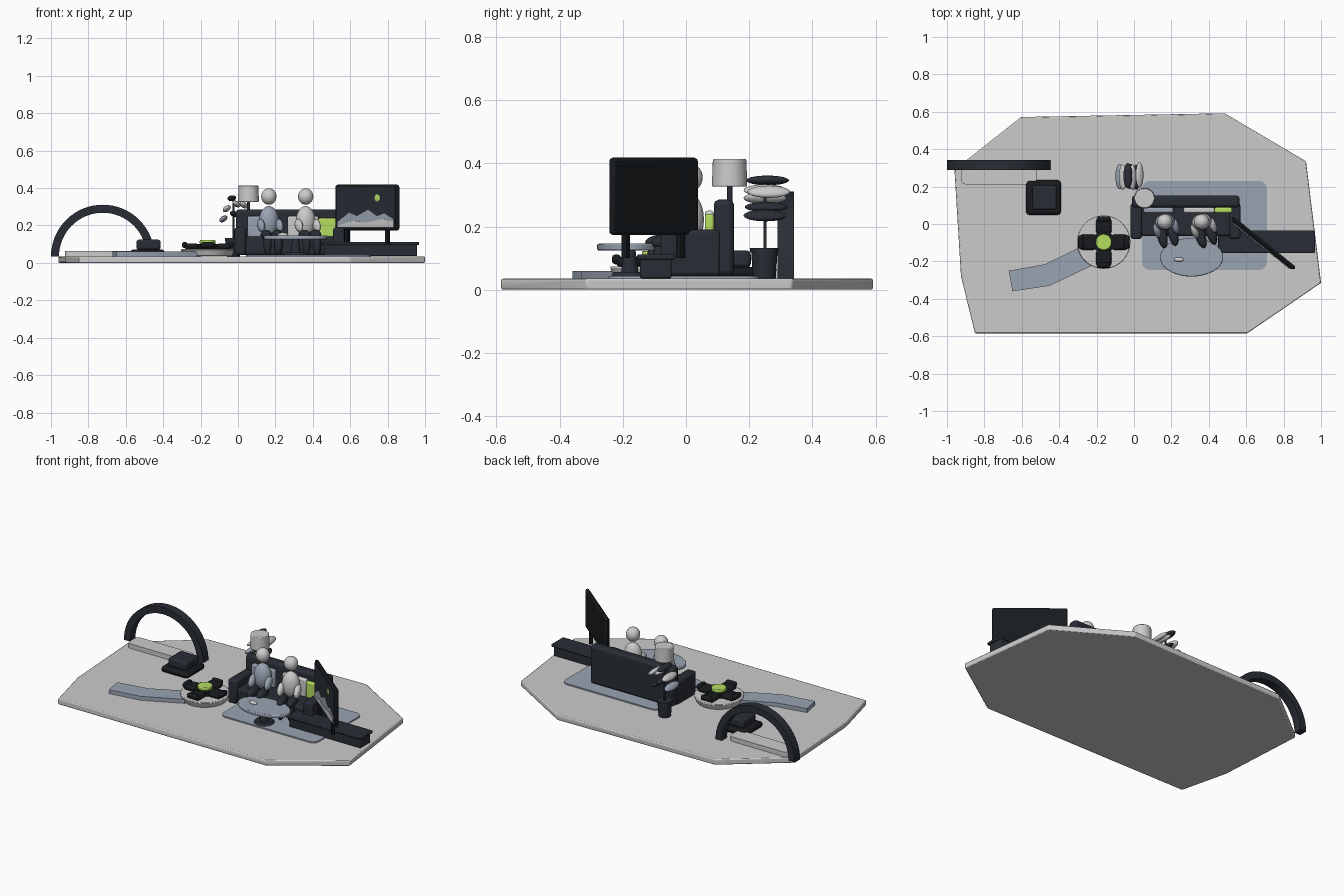
import bpy, bmesh
from math import sin, cos, pi, radians
from mathutils import Vector, Matrix

if "Cube" in bpy.data.objects:
    bpy.data.objects.remove(bpy.data.objects["Cube"])


def material(name, rgb):
    m = bpy.data.materials.new(name)
    m.diffuse_color = (*rgb, 1)
    m.use_nodes = True
    m.node_tree.nodes["Principled BSDF"].inputs["Base Color"].default_value = m.diffuse_color
    return m


DARK = material("charcoal", (0.022, 0.027, 0.036))
BLACK = material("black", (0.009, 0.011, 0.013))
BLUE = material("blue_grey", (0.32, 0.37, 0.45))
WHITE = material("white", (0.78, 0.78, 0.77))
PALE = material("pale_floor", (0.62, 0.61, 0.63))
GREEN = material("lime", (0.46, 0.72, 0.12))


def finish(name, bm, mat, bevel=0, segs=2):
    bmesh.ops.recalc_face_normals(bm, faces=bm.faces)
    me = bpy.data.meshes.new(name)
    bm.to_mesh(me)
    bm.free()
    me.materials.append(mat)
    ob = bpy.data.objects.new(name, me)
    bpy.context.collection.objects.link(ob)
    if bevel:
        b = ob.modifiers.new("bevel", "BEVEL")
        b.width, b.segments, b.limit_method = bevel, segs, "ANGLE"
    bpy.context.view_layer.objects.active = ob
    bpy.ops.object.select_all(action="DESELECT")
    ob.select_set(True)
    bpy.ops.object.shade_smooth_by_angle(angle=radians(35))
    return ob


def box(name, lo, hi, mat, bevel=0.008, frame=Matrix()):
    """Bevelled box between two corners, placed in an optional frame."""
    lo, hi = Vector(lo), Vector(hi)
    bm = bmesh.new()
    bmesh.ops.create_cube(bm, size=1)
    m = frame @ Matrix.Translation((lo + hi) / 2) @ Matrix.Diagonal((*(hi - lo), 1))
    bmesh.ops.transform(bm, matrix=m, verts=bm.verts)
    return finish(name, bm, mat, bevel)


def ball(name, c, r, mat, rot=(0, 0, 0), frame=Matrix()):
    """Ellipsoid with Euler tilt in degrees."""
    bm = bmesh.new()
    bmesh.ops.create_uvsphere(bm, u_segments=24, v_segments=14, radius=1)
    m = frame @ Matrix.Translation(c)
    for axis, a in zip("XYZ", rot):
        m = m @ Matrix.Rotation(radians(a), 4, axis)
    bmesh.ops.transform(bm, matrix=m @ Matrix.Diagonal((*r, 1)), verts=bm.verts)
    return finish(name, bm, mat)


def drum(name, c, z0, z1, r0, r1, mat, sy=1, bevel=0):
    """Upright cylinder or cone from z0 to z1."""
    bm = bmesh.new()
    bmesh.ops.create_cone(bm, cap_ends=True, segments=48, radius1=r0, radius2=r1, depth=z1 - z0)
    m = Matrix.Translation((*c, (z0 + z1) / 2)) @ Matrix.Diagonal((1, sy, 1, 1))
    bmesh.ops.transform(bm, matrix=m, verts=bm.verts)
    return finish(name, bm, mat, bevel)


def slab(name, pts, direction, mat, bevel=0, frame=Matrix()):
    """Flat outline of 3D points pushed along a direction."""
    bm = bmesh.new()
    f = bm.faces.new([bm.verts.new(p) for p in pts])
    ex = bmesh.ops.extrude_face_region(bm, geom=[f])
    bmesh.ops.translate(bm, vec=direction, verts=[v for v in ex["geom"] if isinstance(v, bmesh.types.BMVert)])
    bmesh.ops.transform(bm, matrix=frame, verts=bm.verts)
    return finish(name, bm, mat, bevel)


def rounded(name, x0, y0, x1, y1, r, z0, z1, mat):
    pts = []
    for i, (cx, cy) in enumerate([(x1 - r, y1 - r), (x0 + r, y1 - r), (x0 + r, y0 + r), (x1 - r, y0 + r)]):
        for k in range(7):
            a = (i + k / 6) * pi / 2
            pts.append((cx + r * cos(a), cy + r * sin(a), z0))
    return slab(name, pts, (0, 0, z1 - z0), mat)


# Floor plate, path and rug
plate = [(-.85, -.585), (.605, -.585), (1, -.315), (.92, .335), (.485, .592), (-.605, .572), (-.96, .29), (-.925, -.28)]
slab("floor_plate", [(x, y, 0) for x, y in plate], (0, 0, .035), PALE, .006)
path = [(-.67, -.25), (-.65, -.36), (-.45, -.33), (-.22, -.22), (-.2, -.08), (-.475, -.215)]
slab("path", [(x, y, .034) for x, y in path], (0, 0, .026), BLUE)
rounded("rug", .043, -.245, .71, .23, .04, .034, .043, BLUE)

# Entrance arch, threshold and kiosk
arc = [(r * cos(a), r * sin(a)) for r, s in ((.277, 1), (.234, -1))
       for a in [pi * k / 32 for k in range(33)][::s]]
slab("arch", [(-.723 + x, .289, .034 + z) for x, z in arc], (0, .053, 0), DARK)
rounded("threshold", -.925, .212, -.52, .315, .025, .034, .064, WHITE)
box("kiosk_base", (-.578, .048, .034), (-.39, .235, .072), BLACK, .02)
box("kiosk_top", (-.543, .075, .07), (-.414, .205, .124), DARK, .012)

# Round seating island with four pads
isle = (-.162, -.097)
drum("island_disc", isle, .036, .074, .13, .145, WHITE, bevel=.006)
for i in range(4):
    fr = Matrix.Translation((*isle, 0)) @ Matrix.Rotation(i * pi / 2, 4, "Z")
    box(f"island_pad_{i}", (.045, -.042, .072), (.125, .042, .103), BLACK, .014, fr)
    box(f"island_backrest_{i}", (.108, -.036, .08), (.138, .036, .112), BLACK, .012, fr)
drum("island_core", isle, .07, .1, .06, .06, BLACK)
drum("island_top", isle, .1, .122, .043, .043, GREEN, bevel=.005)

# Sofa
box("sofa_seat", (.03, -.065, .043), (.53, .1, .14), DARK, .012)
box("sofa_back", (-.012, .088, .043), (.565, .152, .285), DARK, .016)
for side, x in (("left", -.018), ("right", .509)):
    box(f"sofa_arm_{side}", (x, -.08, .043), (x + .06, .11, .19), DARK, .012)
for name, x0, x1, top, mat in (("grey", .05, .21, .25, BLUE), ("white", .265, .43, .25, WHITE), ("green", .43, .525, .24, GREEN)):
    box(f"cushion_{name}", (x0, .06, .138), (x1, .088, top), mat, .008)

# Two seated figures
for name, x, yaw, mat in (("left", .165, 12, BLUE), ("right", .362, 18, WHITE)):
    fr = Matrix.Translation((x, .012, 0)) @ Matrix.Rotation(radians(yaw), 4, "Z")
    ball(f"figure_{name}_torso", (0, 0, .222), (.054, .044, .082), mat, frame=fr)
    ball(f"figure_{name}_head", (0, 0, .355), (.041, .041, .044), WHITE, frame=fr)
    for s in (-1, 1):
        side = "a" if s < 0 else "b"
        ball(f"figure_{name}_arm_{side}", (s * .05, -.035, .2), (.02, .045, .03), mat, (35, 0, 0), fr)
        ball(f"figure_{name}_thigh_{side}", (s * .03, -.07, .15), (.027, .068, .026), DARK, frame=fr)
        ball(f"figure_{name}_shin_{side}", (s * .03, -.105, .1), (.022, .026, .06), DARK, frame=fr)

# Oval table with a small dish
drum("table_top", (.308, -.178), .124, .146, .169, .169, BLUE, .61, .005)
drum("table_stem", (.308, -.178), .05, .126, .028, .018, DARK)
drum("table_foot", (.308, -.178), .042, .056, .06, .05, DARK)
ball("dish", (.24, -.19, .15), (.027, .012, .012), WHITE)

# Media bench
box("bench_body", (.46, -.146, .036), (.958, -.046, .1), DARK, .006)
box("bench_lid", (.45, -.155, .095), (.968, -.035, .112), DARK, .005)

# Angled screen with a landscape picture
fr = Matrix.Translation((.69, -.105, 0)) @ Matrix.Rotation(radians(-39), 4, "Z")
box("screen_case", (-.216, -.008, .173), (.216, .014, .418), BLACK, .014, fr)
box("screen_panel", (-.203, -.012, .19), (.203, -.006, .403), DARK, 0, fr)
hills = [(-.19, .195), (.195, .195), (.195, .235), (.13, .265), (.08, .25), (.02, .285), (-.06, .25), (-.11, .27), (-.19, .22)]
slab("screen_hills", [(x, -.0145, z) for x, z in hills], (0, .004, 0), BLUE, 0, fr)
snow = [(-.19, .193), (.195, .193), (.195, .225), (.12, .235), (0, .215), (-.08, .225), (-.19, .2)]
slab("screen_foreground", [(x, -.017, z) for x, z in snow], (0, .006, 0), WHITE, 0, fr)
ball("screen_sun", (.08, -.012, .347), (.02, .005, .02), GREEN, frame=fr)
for i, x in enumerate((-.138, .138)):
    box(f"screen_leg_{i}", (x - .011, -.008, .1), (x + .011, .012, .18), BLACK, .003, fr)

# Floor lamp behind the sofa
drum("lamp_pole", (.056, .138), .04, .34, .009, .009, DARK)
drum("lamp_shade", (.056, .138), .326, .414, .056, .053, WHITE, bevel=.004)

# Potted plant
drum("plant_pot", (-.025, .248), .034, .125, .036, .042, DARK, bevel=.004)
drum("plant_rim", (-.025, .248), .118, .132, .045, .045, DARK)
drum("plant_stem", (-.025, .25), .125, .34, .005, .005, DARK)
leaves = [(-.033, .258, .346, 10, DARK), (-.008, .25, .315, -35, WHITE), (-.06, .25, .29, 35, WHITE), (.03, .262, .31, -40, WHITE),
          (-.02, .254, .262, -15, DARK), (-.078, .254, .235, 35, BLUE), (.012, .25, .235, -35, DARK)]
for i, (x, y, z, tilt, mat) in enumerate(leaves):
    ball(f"leaf_{i}", (x, y, z), (.024, .068, .015), mat, (0, -tilt, 0))
